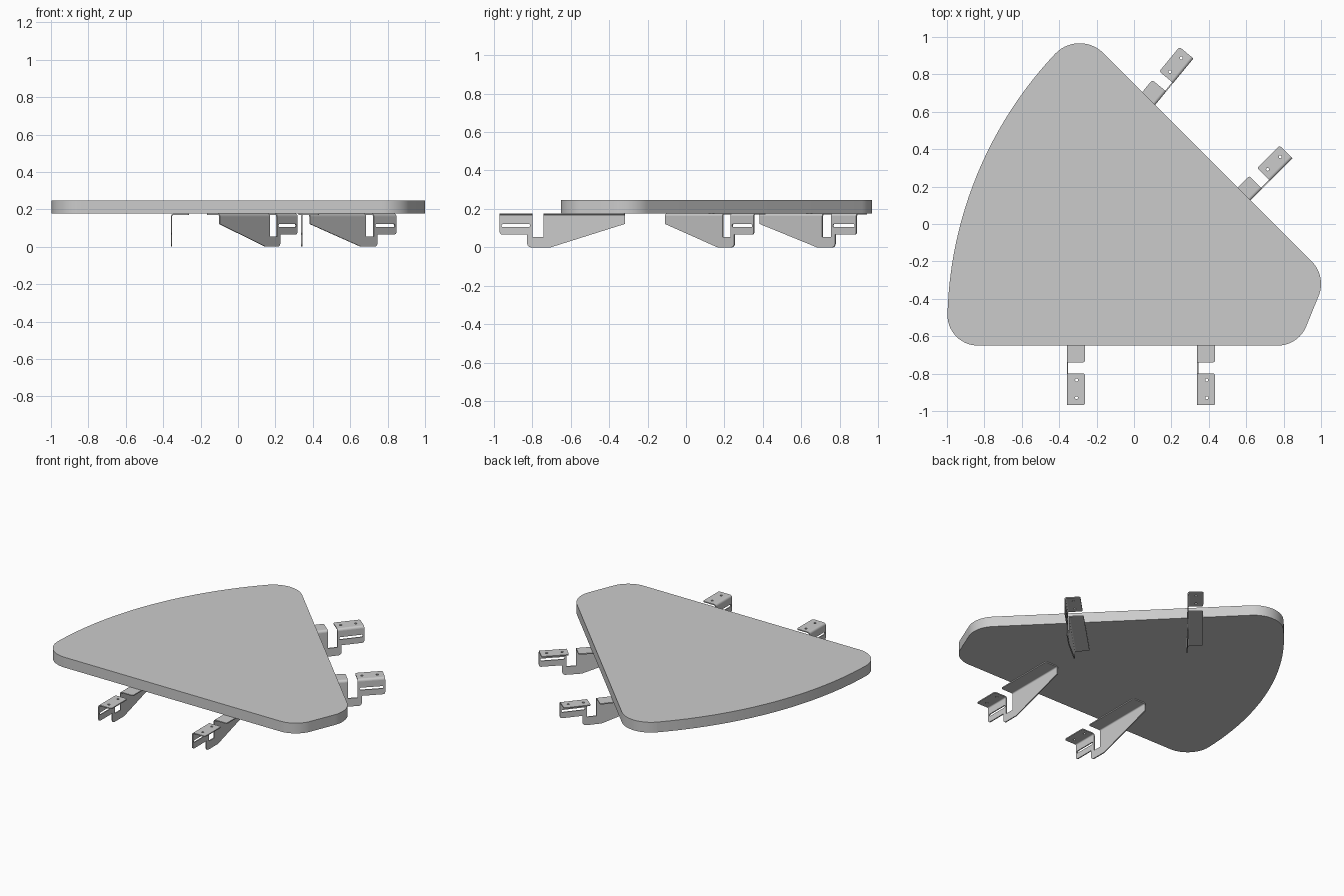
import bpy, bmesh, math
from mathutils import Vector, Matrix

if "Cube" in bpy.data.objects:
    bpy.data.objects.remove(bpy.data.objects["Cube"])

TOP = 0.177      # bracket top / board underside
T = 0.007        # sheet thickness
R = 0.015        # outer bend radius


def rounded(points, steps=8):
    """Polygon from (x, y[, radius]) corners with filleted corners."""
    out = []
    n = len(points)
    for i, p in enumerate(points):
        v = Vector(p[:2])
        r = p[2] if len(p) > 2 else 0
        if not r:
            out.append(v)
            continue
        a = (Vector(points[i - 1][:2]) - v).normalized()
        b = (Vector(points[(i + 1) % n][:2]) - v).normalized()
        half = a.angle(b) / 2
        c = v + (a + b).normalized() * (r / math.sin(half))
        s = v + a * (r / math.tan(half)) - c
        e = v + b * (r / math.tan(half)) - c
        sweep = s.angle_signed(e)
        for k in range(steps + 1):
            out.append(c + Matrix.Rotation(-sweep * k / steps, 2) @ s)
    return out


def circle(x, y, r, n=16):
    return [Vector((x + r * math.cos(2 * math.pi * k / n),
                    y + r * math.sin(2 * math.pi * k / n))) for k in range(n)]


def prism(loops, depth):
    """Mesh of a filled outline (with holes), extruded evenly about z = 0."""
    cu = bpy.data.curves.new("outline", 'CURVE')
    cu.dimensions = '2D'
    cu.fill_mode = 'BOTH'
    cu.extrude = depth / 2
    for loop in loops:
        sp = cu.splines.new('POLY')
        sp.points.add(len(loop) - 1)
        for q, v in zip(sp.points, loop):
            q.co = (v.x, v.y, 0, 1)
        sp.use_cyclic_u = True
    ob = bpy.data.objects.new("outline", cu)
    bpy.context.collection.objects.link(ob)
    dg = bpy.context.evaluated_depsgraph_get()
    me = bpy.data.meshes.new_from_object(ob.evaluated_get(dg))
    bpy.data.objects.remove(ob)
    return me


def assemble(name, pieces):
    """Join (mesh, matrix) pieces into one mesh."""
    bm = bmesh.new()
    for me, mat in pieces:
        me.transform(mat)
        bm.from_mesh(me)
    bmesh.ops.remove_doubles(bm, verts=bm.verts, dist=1e-5)
    bmesh.ops.recalc_face_normals(bm, faces=bm.faces)
    me = bpy.data.meshes.new(name)
    bm.to_mesh(me)
    bm.free()
    return me


def add(name, me, loc=(0, 0, 0), rot=0):
    ob = bpy.data.objects.new(name, me)
    bpy.context.collection.objects.link(ob)
    ob.location = loc
    ob.rotation_euler.z = rot
    bpy.ops.object.select_all(action='DESELECT')
    ob.select_set(True)
    bpy.context.view_layer.objects.active = ob
    bpy.ops.object.shade_smooth_by_angle(angle=math.radians(30))
    return ob


# Table top: rounded triangle with one bowed side
cx, cy, rad = 1.114, -0.54, 2.112
a0, a1 = math.atan2(1.45, -1.534), math.atan2(0.055, -2.11)
bow = [(cx + rad * math.cos(a0 + (a1 - a0) * k / 24),
        cy + rad * math.sin(a0 + (a1 - a0) * k / 24)) for k in range(25)]
corners = [(-1.0, -0.65, 0.163), (0.879, -0.65, 0.165),
           (1.03, -0.28, 0.17), (-0.294, 1.044, 0.18)]
board = prism([rounded(corners + bow, 14)], 0.069)
add("table_top", assemble("table_top", [(board, Matrix.Translation((0, 0, TOP + 0.0345)))]))

# Bracket, local frame: x points outward (outer end at 0), flange towards +y
web_top = TOP - R
web = rounded([(0, web_top), (-0.17, web_top), (-0.17, 0.055), (-0.229, 0.055),
               (-0.229, web_top), (-0.652, web_top), (-0.652, 0.122),
               (-0.265, 0, 0.03), (-0.143, 0, 0.022), (-0.143, 0.066),
               (0, 0.066, 0.014)])
slot = rounded([(-0.158, 0.105, 0.007), (-0.01, 0.105, 0.007),
                (-0.01, 0.121, 0.007), (-0.158, 0.121, 0.007)], 4)
upright = Matrix.Translation((0, T / 2, 0)) @ Matrix.Rotation(math.pi / 2, 4, 'X')
pieces = [(prism([web, slot], T), upright)]

# Bends and flanges of the outer tab and the long inner arm
arc = [math.pi - math.pi / 2 * k / 6 for k in range(7)]
bend = [Vector((R + r * math.cos(a), web_top + r * math.sin(a)))
        for r, angs in ((R, arc), (R - T, arc[::-1])) for a in angs]
for u0, u1, holes in ((-0.17, 0, (-0.135, -0.04)), (-0.652, -0.229, ())):
    along = Matrix(((0, 0, 1, (u0 + u1) / 2), (1, 0, 0, 0), (0, 1, 0, 0), (0, 0, 0, 1)))
    pieces.append((prism([bend], u1 - u0), along))
    flange = rounded([(u0, R), (u1, R), (u1, 0.097, 0.012), (u0, 0.097, 0.012)])
    pieces.append((prism([flange] + [circle(u, 0.052, 0.008) for u in holes], T),
                   Matrix.Translation((0, 0, TOP - T / 2))))
bracket = assemble("bracket", pieces)

# Two brackets on the straight side, two on the diagonal side
for name, x, y, deg in (("front_bracket_left", -0.359, -0.969, -90),
                        ("front_bracket_right", 0.337, -0.969, -90),
                        ("diagonal_bracket_upper", 0.318, 0.885, 50.5),
                        ("diagonal_bracket_lower", 0.847, 0.351, 45)):
    add(name, bracket, (x, y, 0), math.radians(deg))
